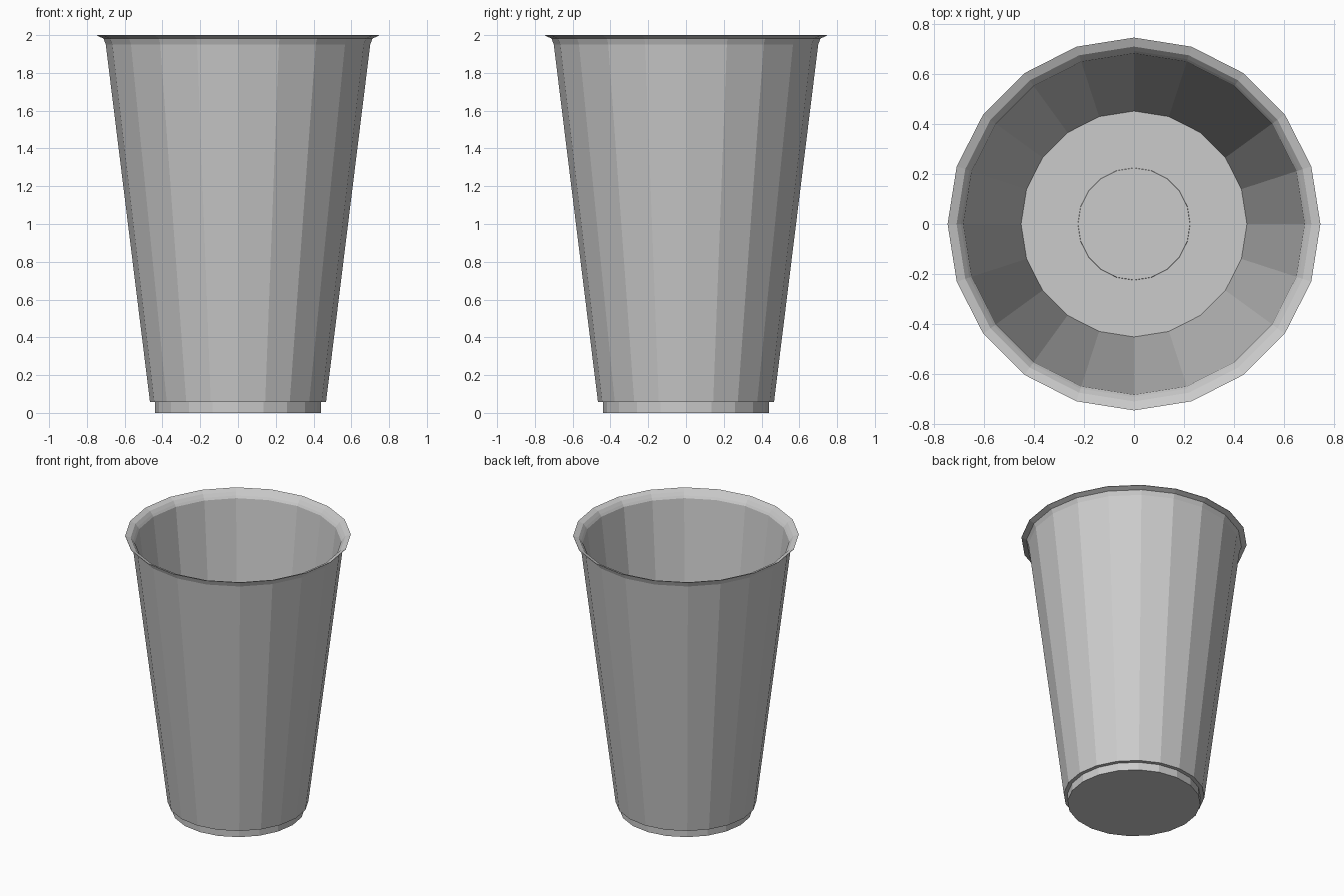
import bpy, bmesh, math

if "Cube" in bpy.data.objects:
    bpy.data.objects.remove(bpy.data.objects["Cube"])

SIDES = 20

def lathe(name, profile):
    """Revolve a closed (radius, z) profile, with radius 0 as a pole."""
    bm = bmesh.new()
    rings = []
    for r, z in profile:
        if r == 0:
            rings.append([bm.verts.new((0, 0, z))] * SIDES)
        else:
            rings.append([bm.verts.new((r * math.cos(2 * math.pi * i / SIDES),
                                        r * math.sin(2 * math.pi * i / SIDES), z))
                          for i in range(SIDES)])
    for a, b in zip(rings, rings[1:]):
        for i in range(SIDES):
            j = (i + 1) % SIDES
            corners = list(dict.fromkeys((a[i], a[j], b[j], b[i])))
            bm.faces.new(corners)
    bmesh.ops.recalc_face_normals(bm, faces=bm.faces)
    mesh = bpy.data.meshes.new(name)
    bm.to_mesh(mesh)
    bm.free()
    obj = bpy.data.objects.new(name, mesh)
    bpy.context.collection.objects.link(obj)
    return obj

# Thin-walled tumbler: recessed foot, tapered wall, flared lip, inner wall, floor
lathe("cup", [
    (0, 0), (0.44, 0), (0.44, 0.057), (0.466, 0.057),   # foot and step
    (0.70, 1.95), (0.712, 1.982), (0.746, 1.997),       # outer wall and lip underside
    (0.746, 2.0), (0.71, 1.986), (0.693, 1.965),        # lip top
    (0.683, 1.95), (0.452, 0.06),                       # inner wall
    (0.225, 0.06), (0.224, 0.063), (0, 0.063),          # floor with centre disc
])
